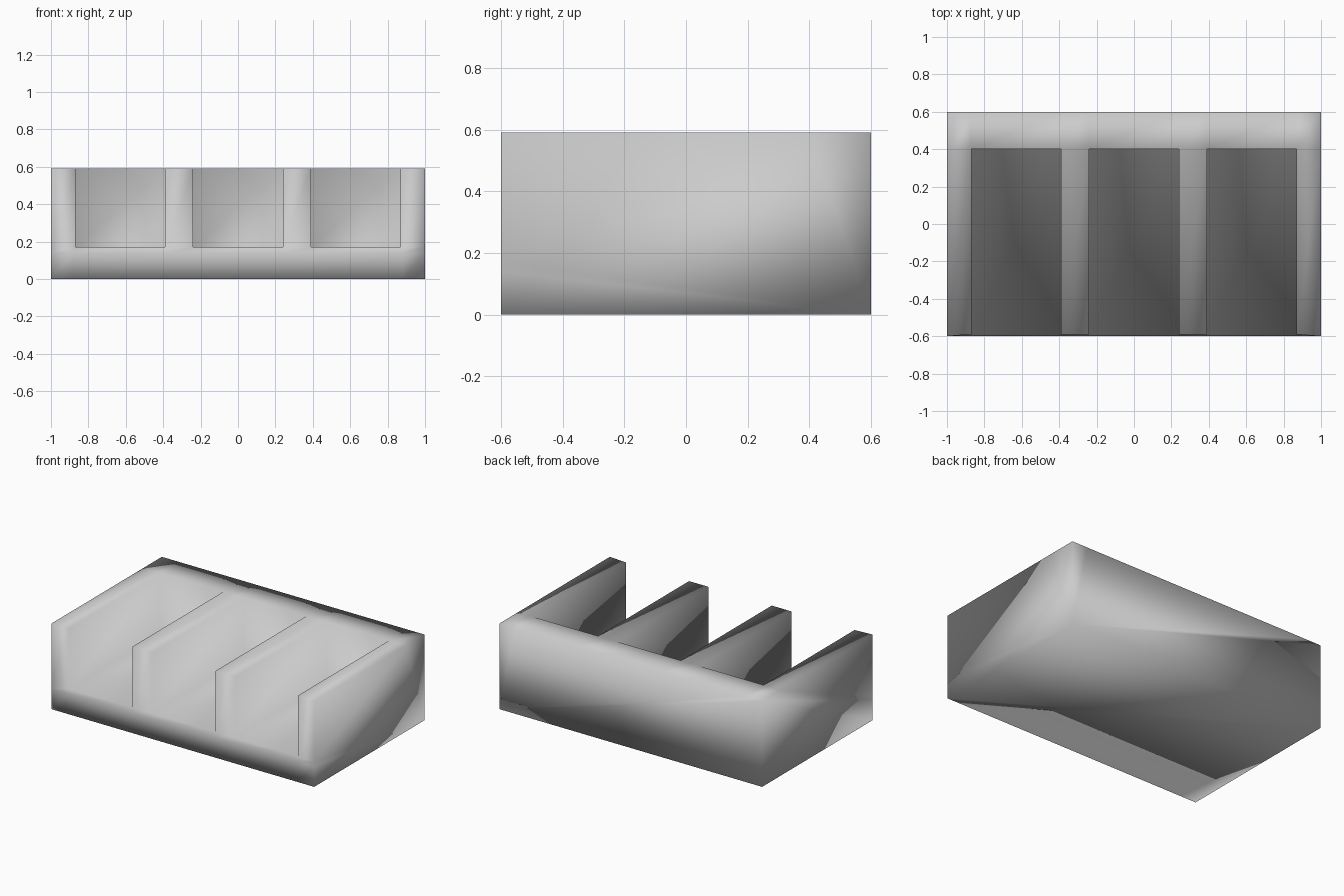
import bpy, bmesh

cube = bpy.data.objects.get("Cube")
if cube:
    bpy.data.objects.remove(cube, do_unlink=True)

# Grid planes that divide the block into solid and open cells
XS = [-1, -0.88, -0.38, -0.25, 0.25, 0.38, 0.88, 1]
YS = [-0.6, 0.4, 0.6]
ZS = [0, 0.14, 0.17, 0.59]
FLOOR, TOP = ZS[2], ZS[3]


def solid(i, j, k):
    if not (0 <= i < len(XS) - 1 and 0 <= j < len(YS) - 1 and 0 <= k < len(ZS) - 1):
        return False
    in_slot = i % 2 == 1 and j == 0 and k == 2
    return not in_slot


bm = bmesh.new()
grid = {}


def vert(i, j, k):
    if (i, j, k) not in grid:
        grid[i, j, k] = bm.verts.new((XS[i], YS[j], ZS[k]))
    return grid[i, j, k]


# Outer skin: one quad wherever a solid cell meets an open one
for i in range(len(XS) - 1):
    for j in range(len(YS) - 1):
        for k in range(len(ZS) - 1):
            if not solid(i, j, k):
                continue
            cell = (i, j, k)
            for axis in range(3):
                for side in (0, 1):
                    near = list(cell)
                    near[axis] += 2 * side - 1
                    if solid(*near):
                        continue
                    u, v = [a for a in range(3) if a != axis]
                    corners = []
                    for du, dv in ((0, 0), (1, 0), (1, 1), (0, 1)):
                        p = list(cell)
                        p[axis] += side
                        p[u] += du
                        p[v] += dv
                        corners.append(vert(*p))
                    bm.faces.new(corners)
bmesh.ops.recalc_face_normals(bm, faces=bm.faces)


# Merge the plain sides, back and underside into single panels
def on_panel(edge):
    a, b = (v.co for v in edge.verts)
    n = [f.normal for f in edge.link_faces]
    flat = len(n) == 2 and n[0].dot(n[1]) > 0.99
    return flat and (abs(n[0].x) > 0.9 and abs(a.x) > 0.99 and abs(b.x) > 0.99
                     or n[0].y > 0.9 and a.y > 0.5 and b.y > 0.5
                     or n[0].z < -0.9)


bmesh.ops.dissolve_edges(bm, edges=[e for e in bm.edges if on_panel(e)], use_verts=True)

# Draft on the slots, plus the slightly sloped front lip
for v in bm.verts:
    x, y, z = v.co
    if abs(x) < 0.95 and y < 0.5 and z >= FLOOR:
        centre = round(x / 0.63) * 0.63
        inward = -1 if x > centre else 1
        if y > 0 or z < TOP:
            v.co.x += 0.01 * inward
        if y < 0 and z < TOP:
            v.co.y += 0.01

mesh = bpy.data.meshes.new("slotted_tray")
bm.to_mesh(mesh)
bm.free()
tray = bpy.data.objects.new("slotted_tray", mesh)
bpy.context.collection.objects.link(tray)

# Soft shading over the whole block
for p in mesh.polygons:
    p.use_smooth = True

mat = bpy.data.materials.new("light_grey")
mat.use_nodes = True
colour = (0.6, 0.6, 0.6, 1)
mat.diffuse_color = colour
mat.node_tree.nodes["Principled BSDF"].inputs["Base Color"].default_value = colour
mesh.materials.append(mat)
